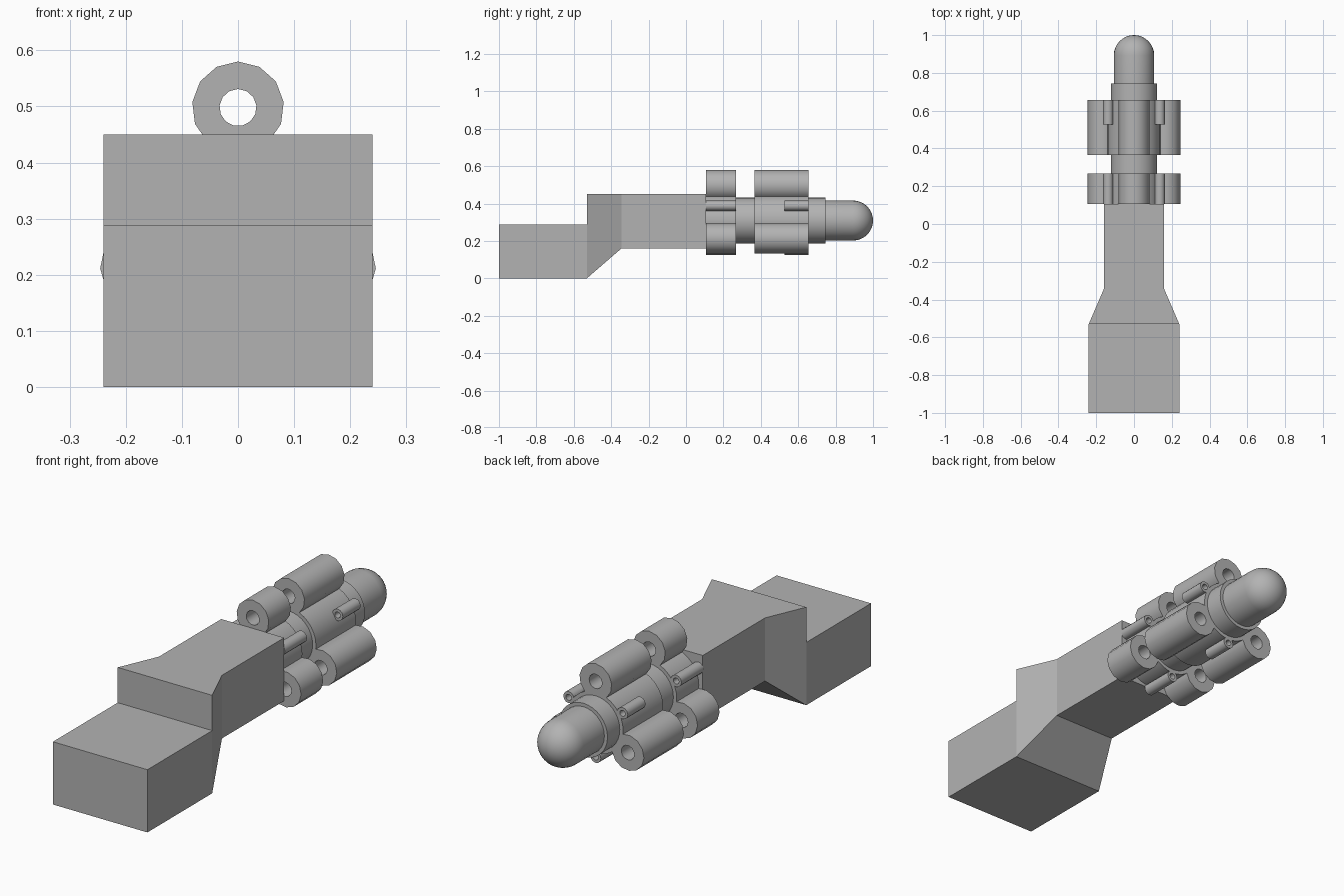
import bpy
import bmesh
from math import sin, cos, pi, radians

cube = bpy.data.objects.get("Cube")
if cube:
    bpy.data.objects.remove(cube, do_unlink=True)

grey = bpy.data.materials.new("plain grey")
grey.use_nodes = True
colour = (0.45, 0.45, 0.45, 1)
grey.diffuse_color = colour
grey.node_tree.nodes["Principled BSDF"].inputs["Base Color"].default_value = colour

AXIS_Z = 0.309             # height of the barrel axis
FRONT = (0.107, 0.267)     # y range of the front cluster
REAR = (0.366, 0.656)      # y range of the rear cluster


def finish(name, bm, smooth=False):
    bmesh.ops.recalc_face_normals(bm, faces=bm.faces)
    mesh = bpy.data.meshes.new(name)
    bm.to_mesh(mesh)
    bm.free()
    mesh.materials.append(grey)
    obj = bpy.data.objects.new(name, mesh)
    bpy.context.collection.objects.link(obj)
    if smooth:
        bpy.ops.object.select_all(action='DESELECT')
        obj.select_set(True)
        bpy.context.view_layer.objects.active = obj
        bpy.ops.object.shade_smooth_by_angle(angle=radians(40))
    return obj


def loft(name, stations):
    """Rectangular sections (y, half width, bottom, top) joined along y."""
    bm = bmesh.new()
    rings = [[bm.verts.new(p) for p in
              ((-w, y, lo), (w, y, lo), (w, y, hi), (-w, y, hi))]
             for y, w, lo, hi in stations]
    for a, b in zip(rings, rings[1:]):
        for i in range(4):
            j = (i + 1) % 4
            bm.faces.new((a[i], a[j], b[j], b[i]))
    bm.faces.new(rings[0])
    bm.faces.new(rings[-1])
    return finish(name, bm)


def lathe(name, profile, x=0, z=AXIS_Z, sides=32, turn=0, closed=False):
    """Spin (radius, y) points about an axis along y."""
    bm = bmesh.new()
    rings = []
    for r, y in profile:
        if r < 1e-5:
            rings.append([bm.verts.new((x, y, z))] * sides)
            continue
        angles = [turn + 2 * pi * k / sides for k in range(sides)]
        rings.append([bm.verts.new((x + r * cos(a), y, z + r * sin(a)))
                      for a in angles])
    pairs = list(zip(rings, rings[1:]))
    if closed:
        pairs.append((rings[-1], rings[0]))
    for a, b in pairs:
        for k in range(sides):
            n = (k + 1) % sides
            corners = list(dict.fromkeys((a[k], a[n], b[n], b[k])))
            bm.faces.new(corners)
    return finish(name, bm, smooth=True)


def tube(name, span, outer, inner, distance, angle, sides):
    """Hollow cylinder placed around the barrel axis."""
    y0, y1 = span
    profile = [(outer, y0), (outer, y1), (inner, y1), (inner, y0)]
    lathe(name, profile, distance * cos(angle), AXIS_Z + distance * sin(angle),
          sides, angle, closed=True)


# Grip block and the stepped, narrowing arm
loft("grip_block", [(-1, 0.24, 0, 0.288), (-0.53, 0.24, 0, 0.288)])
loft("arm", [(-0.53, 0.24, 0, 0.45), (-0.345, 0.16, 0.16, 0.45),
             (FRONT[0], 0.16, 0.16, 0.45)])

# Barrel, sleeves and rounded tip
lathe("barrel", [(0, 0.1), (0.123, 0.1), (0.123, 0.745), (0, 0.745)])
for label, (y0, y1) in (("front", FRONT), ("rear", REAR)):
    lathe(label + "_sleeve", [(0, y0), (0.14, y0), (0.14, y1), (0, y1)])
TIP = 0.107
dome = [(TIP * cos(t * pi / 16), 1 - TIP + TIP * sin(t * pi / 16))
        for t in range(8)]
lathe("rounded_tip", [(0, 0.7), (TIP, 0.7)] + dome + [(0, 1)])

# Three large tubes per cluster, with small tubes between them
for i in range(3):
    large = radians(90 + 120 * i)
    small = radians(30 + 120 * i)
    for label, span, small_span in (("front", FRONT, FRONT),
                                    ("rear", REAR, (0.527, REAR[1]))):
        tube(f"{label}_large_tube_{i + 1}", span, 0.082, 0.033, 0.189, large, 13)
        tube(f"{label}_small_tube_{i + 1}", small_span, 0.027, 0.014, 0.158,
             small, 12)
